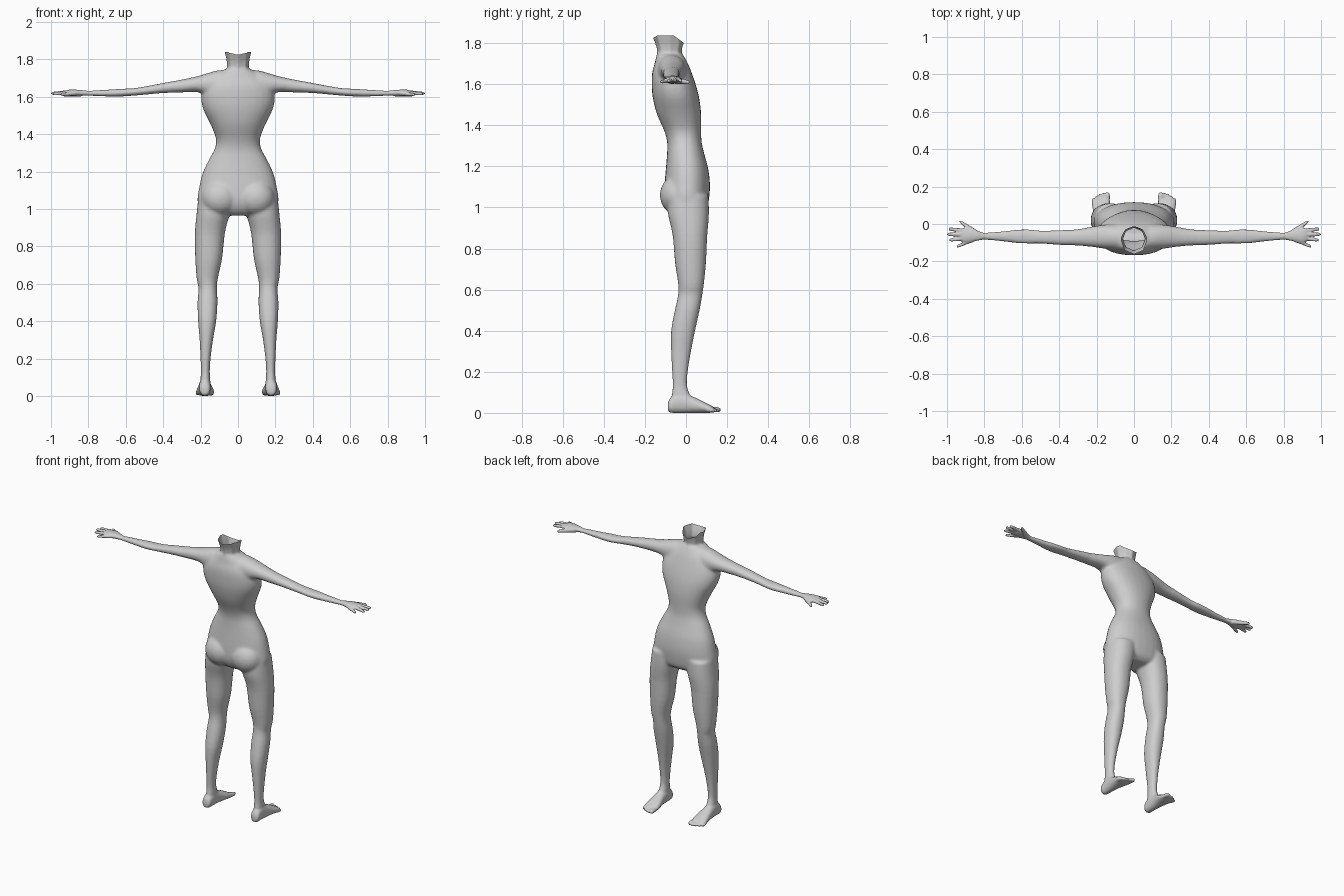
import bpy, bmesh, math

bm = bmesh.new()


def spline(rows, steps):
    """Catmull-Rom refinement of a list of section rows."""
    out = []
    for i in range(len(rows) - 1):
        p = [rows[max(0, min(len(rows) - 1, i + k))] for k in (-1, 0, 1, 2)]
        for j in range(steps):
            t = j / steps
            out.append([0.5 * (2 * b + (c - a) * t + (2 * a - 5 * b + 4 * c - d) * t * t
                        + (3 * b - a - 3 * c + d) * t ** 3) for a, b, c, d in zip(*p)])
    return out + [list(rows[-1])]


def loft(axis, rows, s=1, power=2.2, n=28, steps=3):
    """Closed tube: each row is position on axis, then min/max on the two other axes."""
    u, v = [k for k in (0, 1, 2) if k != axis]
    rings = []
    for t, u0, u1, v0, v1 in spline(rows, steps):
        ring = []
        for k in range(n):
            a = 2 * math.pi * k / n
            c, d = math.cos(a), math.sin(a)
            co = [0, 0, 0]
            co[axis] = t
            co[u] = (u0 + u1) / 2 + (u1 - u0) / 2 * math.copysign(abs(c) ** (2 / power), c)
            co[v] = (v0 + v1) / 2 + (v1 - v0) / 2 * math.copysign(abs(d) ** (2 / power), d)
            co[0] *= s
            ring.append(bm.verts.new(co))
        rings.append(ring)
    bm.faces.new(rings[0])
    bm.faces.new(rings[-1])
    for a, b in zip(rings, rings[1:]):
        for k in range(n):
            m = (k + 1) % n
            bm.faces.new((a[k], a[m], b[m], b[k]))


def ball(co, r, s):
    """Ellipsoid as a vertical loft."""
    rows = []
    for i in range(11):
        a = math.pi * (0.04 + 0.92 * i / 10)
        w, h = r[0] * math.sin(a), r[1] * math.sin(a)
        rows.append((co[2] - r[2] * math.cos(a), co[0] - w, co[0] + w, co[1] - h, co[1] + h))
    loft(2, rows, s, power=2, n=20, steps=1)


def digit(axis, p, q, r0, r1, s):
    """Finger or toe: tapering loft along one axis with a rounded tip."""
    u, v = [k for k in (0, 1, 2) if k != axis]
    reach = abs(q[axis] - p[axis])
    back = r1 / reach
    rows = []
    for f, g in ((0, 1), (.5 * (1 - back), 1), (1 - back, 1), (1 - .4 * back, .85),
                 (1, .55), (1 + .25 * back, .1)):
        c = [a + (b - a) * f for a, b in zip(p, q)]
        r = (r0 + (r1 - r0) * min(f, 1)) * g
        rows.append((c[axis], c[u] - r, c[u] + r, c[v] - r, c[v] + r))
    loft(axis, rows, s, power=2, n=12, steps=1)


# torso, hips to shoulders
loft(2, [(0.965, -.10, .10, -.055, .07), (0.99, -.19, .19, -.085, .10),
         (1.04, -.217, .217, -.105, .112), (1.11, -.209, .209, -.105, .117),
         (1.19, -.19, .19, -.098, .108), (1.265, -.155, .155, -.092, .088),
         (1.32, -.125, .125, -.092, .076), (1.375, -.118, .118, -.107, .074),
         (1.455, -.148, .148, -.142, .074), (1.535, -.187, .187, -.162, .064),
         (1.60, -.197, .197, -.167, .047), (1.655, -.18, .18, -.165, .028),
         (1.70, -.14, .14, -.153, .010), (1.745, -.075, .075, -.143, -.015)])
# neck, flared at the cut
loft(2, [(1.64, -.07, .07, -.14, .0), (1.70, -.068, .068, -.143, -.008),
         (1.75, -.060, .060, -.141, -.02), (1.79, -.061, .061, -.147, -.014),
         (1.84, -.072, .072, -.167, .002), (1.90, -.085, .085, -.18, .015)], n=8, power=2)

for s in (1, -1):
    # buttock
    ball((.095, -.045, 1.06), (.10, .083, .095), s)
    # leg
    loft(2, [(1.06, .03, .212, -.09, .11), (.97, .045, .222, -.088, .112),
             (.90, .064, .229, -.072, .107), (.84, .074, .231, -.062, .102),
             (.73, .086, .228, -.053, .097), (.63, .108, .221, -.038, .087),
             (.575, .113, .211, -.038, .079), (.50, .110, .216, -.054, .066),
             (.40, .117, .213, -.072, .044), (.30, .134, .205, -.072, .024),
             (.20, .147, .200, -.067, .008), (.13, .151, .198, -.064, .005),
             (.08, .148, .202, -.070, .022), (.03, .146, .205, -.076, .03)], s)
    # foot
    loft(1, [(-.088, .160, .196, .012, .045), (-.075, .149, .206, .001, .075),
             (-.03, .145, .208, .0, .10), (.02, .142, .212, .0, .085),
             (.07, .132, .219, .0, .062), (.11, .127, .225, .0, .042),
             (.132, .132, .218, .002, .03)], s)
    # toes
    for i in range(5):
        x, r = .142 + .0185 * i, (.0135 if i == 0 else .0095)
        digit(1, (x, .10, r + .006), (x, .168 - .0018 * i * i, r + .001), r, r, s)
    # arm, shoulder to wrist
    loft(0, [(.0, -.14, .0, 1.56, 1.745), (.10, -.14, .0, 1.575, 1.742),
             (.16, -.132, -.004, 1.605, 1.727), (.22, -.123, -.013, 1.625, 1.709),
             (.30, -.116, -.027, 1.623, 1.692), (.40, -.111, -.034, 1.62, 1.673),
             (.50, -.104, -.036, 1.611, 1.654), (.56, -.104, -.030, 1.606, 1.645),
             (.62, -.102, -.031, 1.602, 1.642), (.70, -.092, -.040, 1.602, 1.637),
             (.80, -.083, -.047, 1.606, 1.631), (.83, -.083, -.044, 1.606, 1.632)], s)
    # palm
    loft(0, [(.80, -.082, -.048, 1.606, 1.631), (.84, -.090, -.036, 1.605, 1.636),
             (.88, -.099, -.027, 1.604, 1.638), (.91, -.098, -.026, 1.607, 1.637),
             (.925, -.090, -.032, 1.613, 1.632)], s)
    # fingers and thumb
    for p, q in (((.89, -.037, 1.624), (.992, -.026, 1.617)),
                 ((.89, -.057, 1.625), (.999, -.055, 1.618)),
                 ((.89, -.076, 1.623), (.988, -.086, 1.615)),
                 ((.86, -.085, 1.620), (.948, -.121, 1.611))):
        digit(0, p, q, .012, .009, s)
    digit(0, (.84, -.050, 1.618), (.932, .014, 1.609), .018, .010, s)

# fuse the parts into one skin
bmesh.ops.recalc_face_normals(bm, faces=bm.faces[:])
mesh = bpy.data.meshes.new("parts")
bm.to_mesh(mesh)
bm.free()
body = bpy.data.objects.new("body", mesh)
bpy.context.collection.objects.link(body)
fuse = body.modifiers.new("fuse", 'REMESH')
fuse.mode = 'VOXEL'
fuse.voxel_size = 0.007
skin = bpy.data.meshes.new_from_object(body.evaluated_get(bpy.context.evaluated_depsgraph_get()))
body.modifiers.clear()
body.data = skin

# soften the joints, then cut the neck open
bm = bmesh.new()
bm.from_mesh(skin)
soft = [v for v in bm.verts if abs(v.co.x) < .35 and .85 < v.co.z < 1.76]
for i in range(8):
    bmesh.ops.smooth_vert(bm, verts=soft, factor=.5, use_axis_x=True, use_axis_y=True, use_axis_z=True)
for co, no in (((0, 0, 1.838), (0, 0, 1)), ((0, -.01, 1.80), (0, .6, .8)),
               ((0, -.165, 1.822), (0, -.5, .87))):
    faces = [f for f in bm.faces if f.calc_center_median().z > 1.765]
    edges = {e for f in faces for e in f.edges}
    verts = {v for f in faces for v in f.verts}
    bmesh.ops.bisect_plane(bm, geom=list(verts) + list(edges) + faces,
                           plane_co=co, plane_no=no, clear_outer=True)
bm.to_mesh(skin)
bm.free()

grey = bpy.data.materials.new("plain grey")
grey.diffuse_color = (.62, .62, .62, 1)
skin.materials.clear()
skin.materials.append(grey)
skin.polygons.foreach_set("material_index", [0] * len(skin.polygons))
skin.polygons.foreach_set("use_smooth", [True] * len(skin.polygons))
